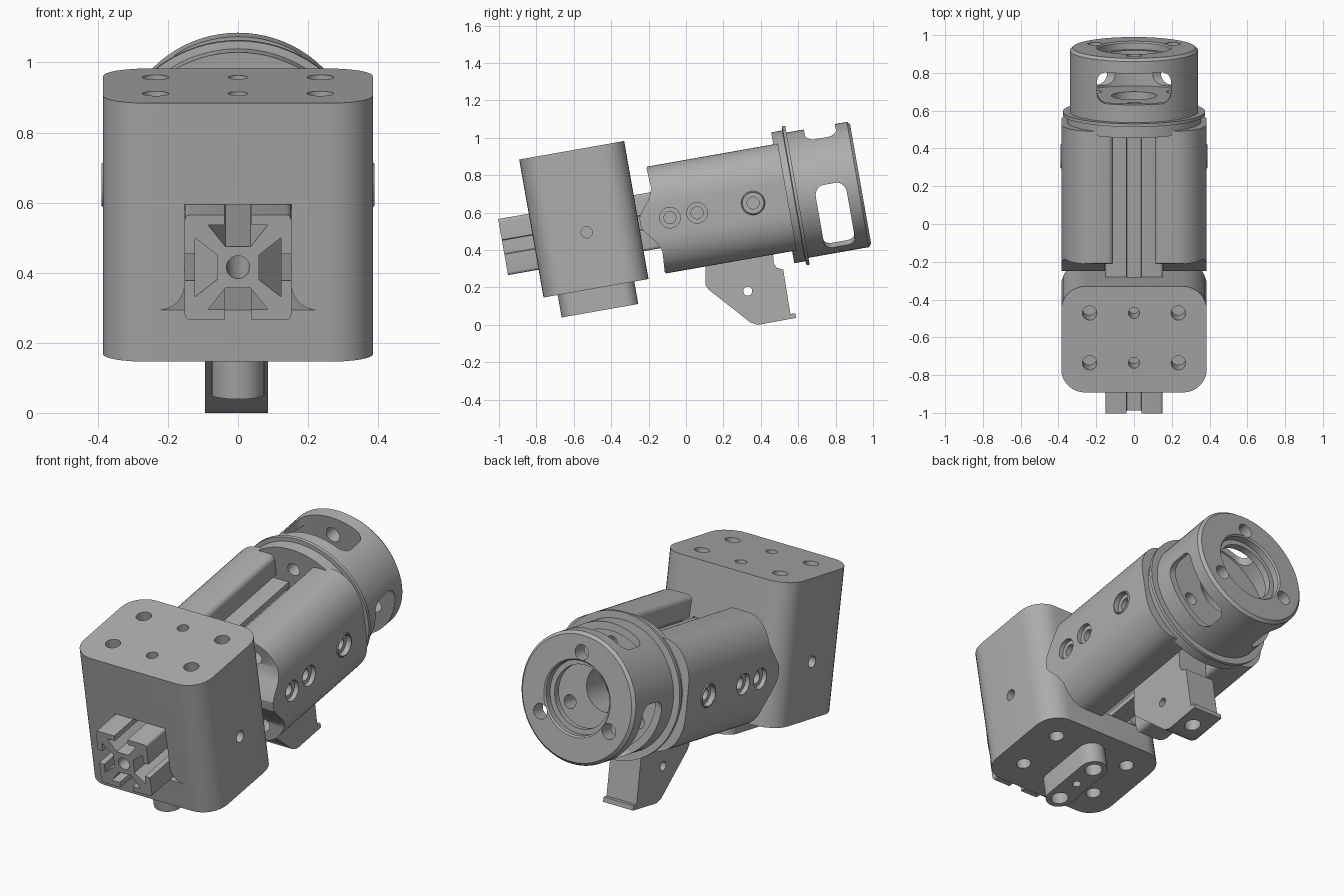
import bpy, bmesh
from math import sin, cos, pi, radians
from mathutils import Matrix, Vector

if "Cube" in bpy.data.objects:
    bpy.data.objects.remove(bpy.data.objects["Cube"])

GREY = (0.42, 0.42, 0.42, 1)
mat = bpy.data.materials.new("machined_grey")
mat.use_nodes = True
mat.diffuse_color = GREY
mat.node_tree.nodes["Principled BSDF"].inputs["Base Color"].default_value = GREY

# The whole assembly shares one axis (local y) that is tilted upward
TILT = Matrix.Translation((0, 0, 0.588)) @ Matrix.Rotation(radians(10), 4, 'X')


def make(name, bm):
    bmesh.ops.recalc_face_normals(bm, faces=bm.faces)
    me = bpy.data.meshes.new(name)
    bm.to_mesh(me)
    bm.free()
    ob = bpy.data.objects.new(name, me)
    bpy.context.collection.objects.link(ob)
    me.materials.append(mat)
    return ob


def place(p, h, axis):
    a, b = p
    return {'x': (h, a, b), 'y': (a, h, b), 'z': (a, b, h)}[axis]


def prism(name, pts, lo, hi, axis):
    """Extrude a 2D outline along an axis."""
    bm = bmesh.new()
    rings = [[bm.verts.new(place(p, h, axis)) for p in pts] for h in (lo, hi)]
    bm.faces.new(rings[0])
    bm.faces.new(rings[1][::-1])
    for i in range(len(pts)):
        j = (i + 1) % len(pts)
        bm.faces.new((rings[0][i], rings[0][j], rings[1][j], rings[1][i]))
    return make(name, bm)


def arc(cx, cy, rx, ry, a0, a1, n=8):
    return [(cx + rx * cos(radians(a0 + (a1 - a0) * i / n)),
             cy + ry * sin(radians(a0 + (a1 - a0) * i / n))) for i in range(n + 1)]


def round_rect(cx, cy, hw, hh, r):
    pts = []
    for k, (sx, sy) in enumerate(((1, 1), (-1, 1), (-1, -1), (1, -1))):
        pts += arc(cx + sx * (hw - r), cy + sy * (hh - r), r, r, 90 * k, 90 * k + 90)
    return pts


def rod(cx, cy, r, lo, hi, axis):
    return prism("cutter", arc(cx, cy, r, r, 0, 352.5, 47), lo, hi, axis)


def lathe(name, profile, n=80):
    """Revolve a closed (radius, y) profile about the y axis."""
    bm = bmesh.new()
    rings = [[bm.verts.new((r * cos(2 * pi * k / n), u, r * sin(2 * pi * k / n)))
              for r, u in profile] for k in range(n)]
    m = len(profile)
    for k in range(n):
        a, b = rings[k], rings[(k + 1) % n]
        for i in range(m):
            j = (i + 1) % m
            bm.faces.new((a[i], a[j], b[j], b[i]))
    return make(name, bm)


def cut(ob, cutters):
    bpy.context.view_layer.objects.active = ob
    for c in cutters:
        c.hide_render = True
        mod = ob.modifiers.new("cut", 'BOOLEAN')
        mod.operation, mod.solver, mod.object = 'DIFFERENCE', 'EXACT', c
        bpy.ops.object.modifier_apply(modifier=mod.name)
        bpy.data.objects.remove(c)


def finish(ob, tilt=True):
    if tilt:
        ob.data.transform(TILT)
    bpy.ops.object.select_all(action='DESELECT')
    ob.select_set(True)
    bpy.context.view_layer.objects.active = ob
    bpy.ops.object.shade_smooth_by_angle(angle=radians(28))


# Slotted square rail running through the assembly
slot = [(0.152, -0.039), (0.122, -0.039), (0.122, -0.085), (0.06, -0.036),
        (0.06, 0.036), (0.122, 0.085), (0.122, 0.039), (0.152, 0.039)]
outline = []
for k in range(4):
    rot = Matrix.Rotation(k * pi / 2, 2)
    outline += [tuple(rot @ Vector(p)) for p in slot]
    outline += [tuple(rot @ Vector(p)) for p in arc(0.137, 0.137, 0.015, 0.015, 0, 90, 4)]
rail = prism("slotted_rail", outline, -0.993, 0.525, 'y')
cut(rail, [rod(0, 0, 0.033, -1.1, 0.6, 'y')])
finish(rail)

# Clamp block with a flared rail opening, tapped holes above, below and at the sides
block = prism("clamp_block", round_rect(0, -0.542, 0.385, 0.285, 0.125), -0.303, 0.446, 'z')
flare = arc(0.225, -0.08, 0.073, 0.073, 180, 270, 6)
opening = [(-0.152, 0.152)] + [(-x, z) for x, z in flare] + flare[::-1] + [(0.152, 0.152)]
holes = [prism("cutter", opening, -0.95, -0.1, 'y')]
for u in (-0.668, -0.4):
    for x, r in ((-0.235, 0.038), (0, 0.029), (0.235, 0.038)):
        holes.append(rod(x, u, r, 0.3, 0.5, 'z'))
        if x:
            holes.append(rod(x, u, r, -0.4, -0.2, 'z'))
for s in (-1, 1):
    holes.append(rod(-0.539, 0, 0.03, *sorted((s * 0.25, s * 0.5)), 'x'))
cut(block, holes)
finish(block)

# Elongated boss under the block
boss = prism("lower_boss", round_rect(0, -0.542, 0.075, 0.208, 0.074), -0.425, -0.303, 'z')
cut(boss, [rod(0, u, r, -0.5, -0.33, 'z')
           for u, r in ((-0.68, 0.045), (-0.542, 0.022), (-0.404, 0.045))])
finish(boss)

# Two side shells around the rail, with pointed front ends
half = (arc(0.22, 0.08, 0.165, 0.21, 0, 90, 12) + arc(0.14, 0.26, 0.03, 0.03, 90, 180, 5)
        + [(0.11, 0.175), (0.154, 0.155)])
section = half + [(x, -z) for x, z in half[::-1]]
nose = [(-0.155, 0.4), (-0.155, 0.3), (-0.165, 0.28), (-0.158, 0.17), (-0.18, 0.12),
        (-0.235, 0.05)]
nose_cut = [(-0.5, 0.4)] + nose + [(-0.249, 0.025)]
nose_cut += [(u, -v) for u, v in nose_cut[::-1]]
for side, s in (("left", 1), ("right", -1)):
    shell = prism(side + "_shell", [(s * x, z) for x, z in section], -0.3, 0.55, 'y')
    tools = [prism("cutter", nose_cut, -0.6, 0.6, 'x')]
    for u in (-0.087, 0.06, 0.364):
        for r, depth in ((0.055, 0.36), (0.032, 0.2)):
            tools.append(rod(u, 0, r, *sorted((s * depth, s * 0.5)), 'x'))
    for v in (-0.2, 0.2):
        tools.append(rod(s * 0.235, v, 0.04, -0.3, -0.08, 'y'))
    cut(shell, tools)
    finish(shell)
    # Raised rim around the rear screw
    rim = lathe(side + "_screw_rim", [(0.055, 0.375), (0.072, 0.375), (0.06, 0.39), (0.055, 0.39)], 40)
    rim.data.transform(Matrix.Translation((0, 0.364, 0)) @ Matrix.Rotation(-s * pi / 2, 4, 'Z'))
    finish(rim)

# Hollow flanged head with three windows and three screw holes
head = lathe("flanged_head", [
    (0.34, 0.605), (0.34, 0.933), (0.325, 0.948), (0.198, 0.948), (0.19, 0.94), (0.19, 0.905),
    (0.163, 0.905), (0.163, 0.868), (0.3, 0.868), (0.3, 0.69), (0.12, 0.69), (0.12, 0.525),
    (0.355, 0.525), (0.355, 0.585), (0.377, 0.588), (0.377, 0.605)])
tools = []
for k in range(3):
    spin = Matrix.Rotation(k * 2 * pi / 3, 4, 'Y')
    window = prism("cutter", round_rect(0, 0.784, 0.195, 0.084, 0.05), 0.2, 0.5, 'z')
    window.data.transform(spin)
    p = spin @ Vector((0, 0, 0.237))
    tools += [window, rod(p.x, p.z, 0.04, 0.8, 1.0, 'y'), rod(p.x, p.z, 0.035, 0.5, 0.75, 'y')]
cut(head, tools)
finish(head)

# Trigger-shaped foot with a lip, hanging below the rail
foot = prism("support_foot", [
    (0.1, 0.47), (0.105, 0.21), (0.125, 0.185), (0.345, 0.012), (0.385, 0), (0.588, 0.037),
    (0.584, 0.062), (0.558, 0.058), (0.52, 0.295), (0.485, 0.305), (0.468, 0.33),
    (0.46, 0.52)], -0.094, 0.086, 'x')
cut(foot, [rod(0.33, 0.18, 0.024, -0.3, 0.3, 'x'), rod(0, 0.47, 0.042, -0.1, 0.12, 'z')])
finish(foot, tilt=False)
